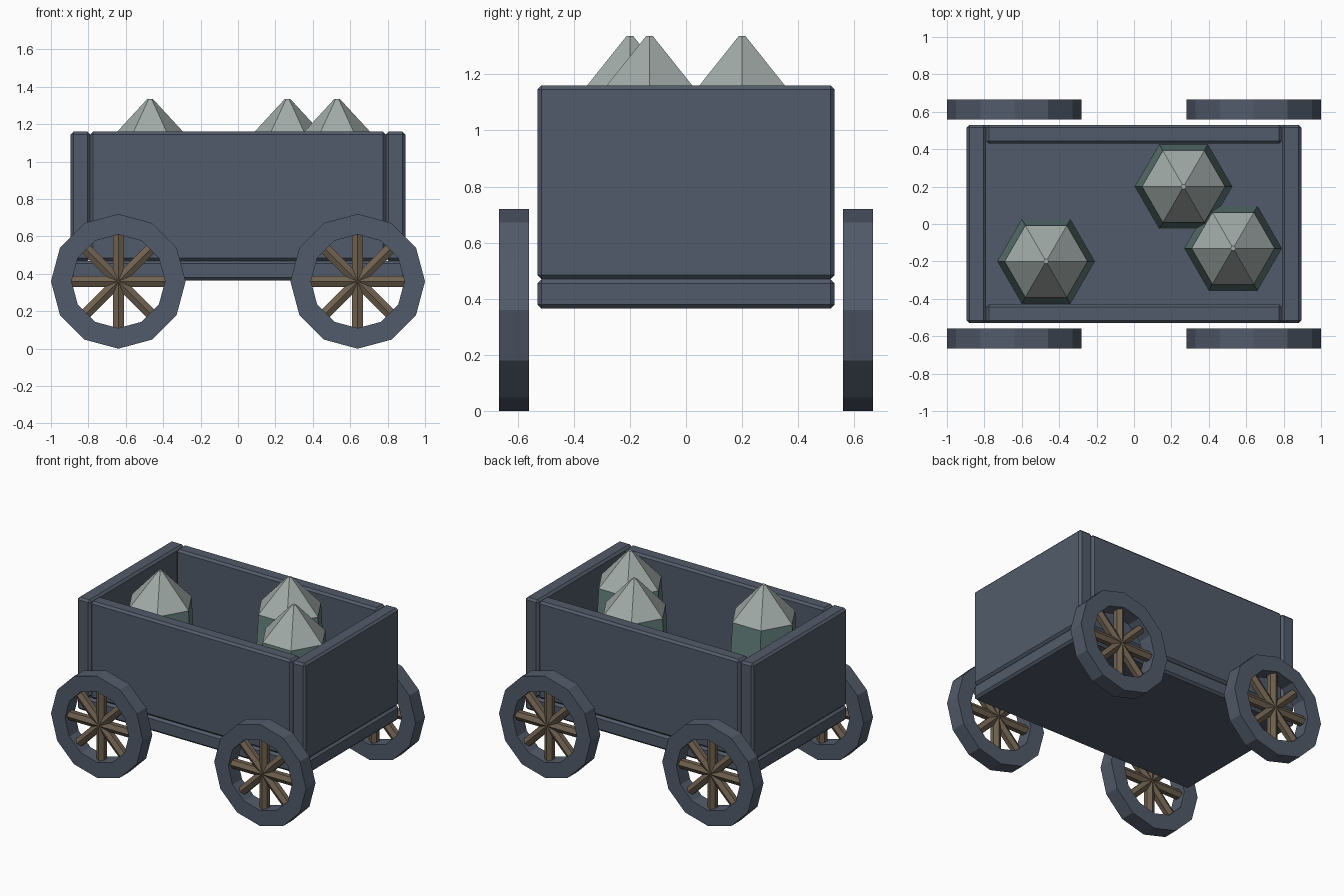
import bpy, bmesh, math
from mathutils import Matrix

if "Cube" in bpy.data.objects:
    bpy.data.objects.remove(bpy.data.objects["Cube"])


def material(name, rgb):
    m = bpy.data.materials.new(name)
    m.diffuse_color = (*rgb, 1)
    m.use_nodes = True
    m.node_tree.nodes["Principled BSDF"].inputs["Base Color"].default_value = m.diffuse_color
    return m


IRON = material("dark_slate", (0.085, 0.105, 0.145))
WOOD = material("spoke_wood", (0.16, 0.12, 0.08))
TEAL = material("crystal_side", (0.13, 0.22, 0.205))
PALE = material("crystal_tip", (0.36, 0.41, 0.395))


def finish(name, bm, *mats):
    mesh = bpy.data.meshes.new(name)
    bmesh.ops.recalc_face_normals(bm, faces=bm.faces)
    bm.to_mesh(mesh)
    bm.free()
    obj = bpy.data.objects.new(name, mesh)
    for m in mats:
        mesh.materials.append(m)
    bpy.context.collection.objects.link(obj)
    return obj


def board(name, lo, hi):
    """Chamfered box between two corners."""
    bm = bmesh.new()
    bmesh.ops.create_cube(bm, size=1)
    for v in bm.verts:
        v.co = [lo[i] + (v.co[i] + 0.5) * (hi[i] - lo[i]) for i in range(3)]
    bmesh.ops.bevel(bm, geom=bm.edges[:], offset=0.015, segments=1, affect='EDGES')
    return finish(name, bm, IRON)


def lathe(bm, profile, sides, closed=False):
    """Faceted revolution about z of (radius, height) points."""
    rings = [[bm.verts.new((r * math.cos(2 * math.pi * k / sides),
                            r * math.sin(2 * math.pi * k / sides), h))
              for k in range(sides)] for r, h in profile]
    pairs = list(zip(rings, rings[1:]))
    if closed:
        pairs.append((rings[-1], rings[0]))
    else:
        bm.faces.new(rings[0])
        bm.faces.new(rings[-1])
    for a, b in pairs:
        for k in range(sides):
            n = (k + 1) % sides
            bm.faces.new((a[k], a[n], b[n], b[k]))


# Wagon box: floor, end walls and side walls
board("floor", (-0.895, -0.53, 0.365), (0.895, 0.53, 0.47))
for s, tag in ((-1, "left"), (1, "right")):
    x = sorted((s * 0.79, s * 0.895))
    board(f"end_wall_{tag}", (x[0], -0.53, 0.47), (x[1], 0.53, 1.16))
for s, tag in ((-1, "front"), (1, "back")):
    y = sorted((s * 0.43, s * 0.53))
    board(f"side_wall_{tag}", (-0.79, y[0], 0.47), (0.79, y[1], 1.16))

# Wheels: twelve-sided rim with four bars crossing as eight spokes
for sx, xt in ((-1, "left"), (1, "right")):
    for sy, yt in ((-1, "front"), (1, "back")):
        place = Matrix.Translation((sx * 0.64, sy * 0.613, 0.36))
        bm = bmesh.new()
        lathe(bm, [(0.25, -0.053), (0.36, -0.053), (0.36, 0.053), (0.25, 0.053)], 12, True)
        bm.transform(place @ Matrix.Rotation(math.pi / 2, 4, 'X'))
        finish(f"wheel_rim_{yt}_{xt}", bm, IRON)
        bm = bmesh.new()
        for k in range(4):
            bmesh.ops.create_cone(bm, cap_ends=True, segments=6, radius1=0.034,
                                  radius2=0.034, depth=0.54,
                                  matrix=place @ Matrix.Rotation(k * math.pi / 4, 4, 'Y'))
        finish(f"wheel_spokes_{yt}_{xt}", bm, WOOD)

# Cargo: tapered hexagonal crystals with pale pointed tips
for i, (x, y) in enumerate(((-0.47, -0.2), (0.265, 0.2), (0.53, -0.13))):
    bm = bmesh.new()
    lathe(bm, [(0.26, 0.46), (0.222, 1.11), (0.014, 1.336)], 6)
    for f in bm.faces:
        f.material_index = int(f.calc_center_median().z > 1.15)
    bm.transform(Matrix.Translation((x, y, 0)))
    finish(f"crystal_{i + 1}", bm, TEAL, PALE)
